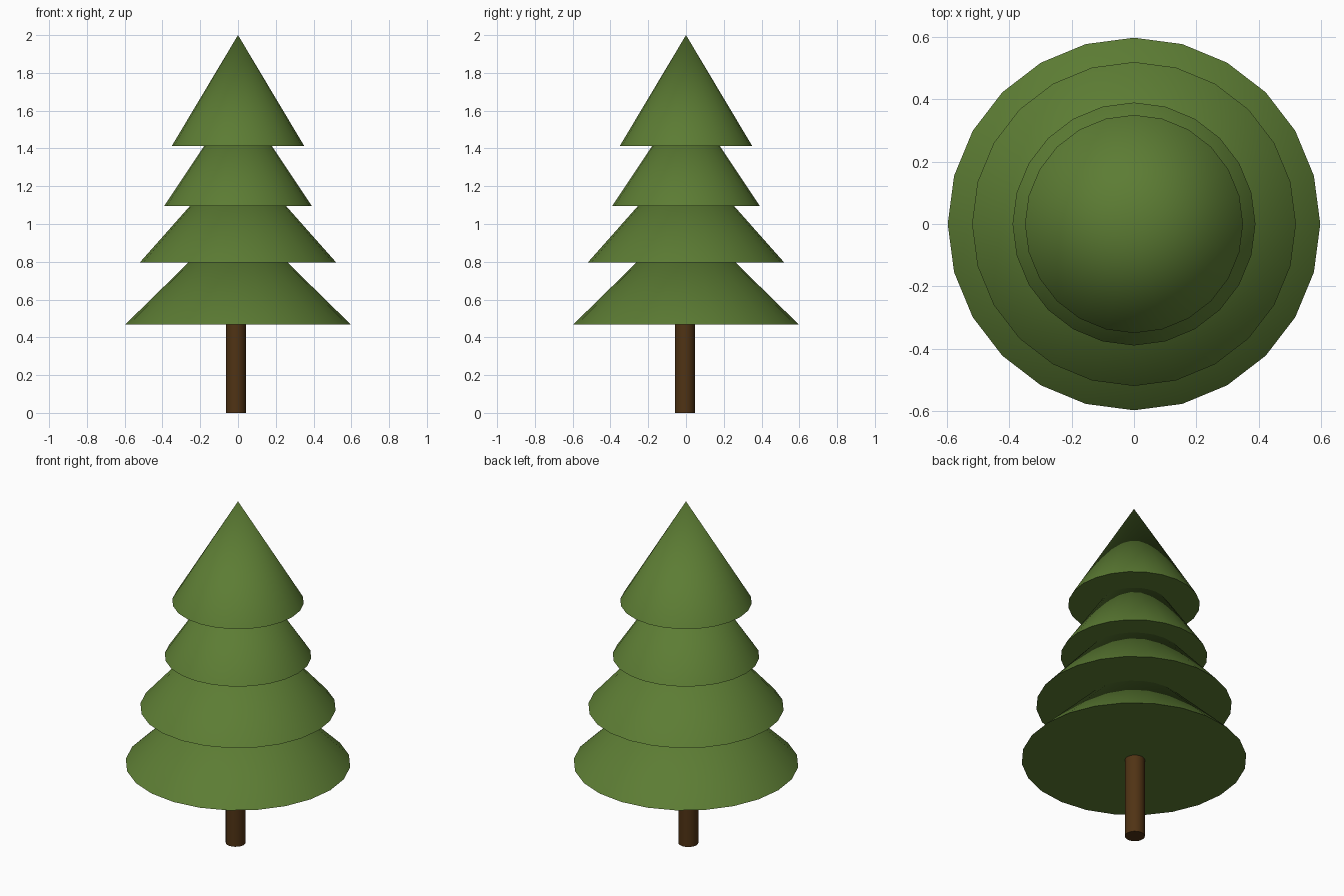
import bpy
import math

if "Cube" in bpy.data.objects:
    bpy.data.objects.remove(bpy.data.objects["Cube"])


def make_material(name, color):
    mat = bpy.data.materials.new(name)
    mat.diffuse_color = (*color, 1.0)
    mat.use_nodes = True
    mat.node_tree.nodes["Principled BSDF"].inputs["Base Color"].default_value = mat.diffuse_color
    return mat


green = make_material("pine green", (0.108, 0.203, 0.034))
brown = make_material("bark brown", (0.080, 0.033, 0.007))


def finish(name, mat):
    obj = bpy.context.object
    obj.name = name
    obj.data.materials.append(mat)
    bpy.ops.object.shade_smooth_by_angle(angle=math.radians(30))


# Trunk: slightly off centre, its top buried in the lowest tier
trunk_top = 0.60
bpy.ops.mesh.primitive_cylinder_add(
    vertices=24, radius=0.053, depth=trunk_top,
    location=(-0.011, -0.006, trunk_top / 2))
finish("trunk", brown)

# Foliage: four overlapping closed cones of equal height (base z, radius)
TIER_HEIGHT = 0.586
tiers = [(0.467, 0.598), (0.796, 0.52), (1.096, 0.39), (1.414, 0.35)]
for i, (base, radius) in enumerate(tiers, 1):
    bpy.ops.mesh.primitive_cone_add(
        vertices=24, radius1=radius, radius2=0, depth=TIER_HEIGHT,
        location=(0, 0, base + TIER_HEIGHT / 2))
    finish(f"foliage_tier_{i}", green)
